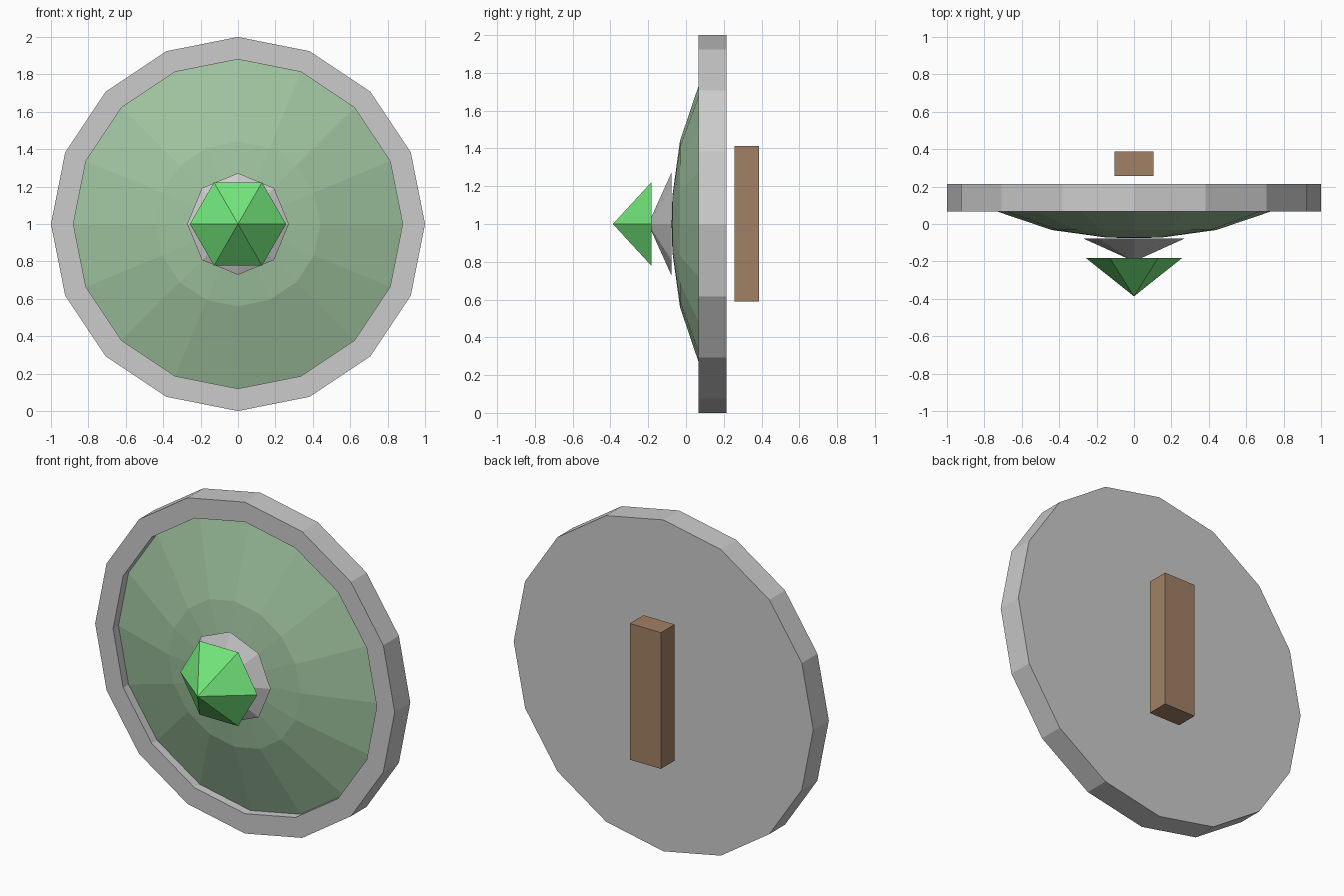
import bpy, bmesh
from math import cos, sin, pi

if "Cube" in bpy.data.objects:
    bpy.data.objects.remove(bpy.data.objects["Cube"])


def paint(obj, color):
    if color:
        mat = bpy.data.materials.new(obj.name + "_colour")
        mat.diffuse_color = (*color, 1)
        mat.use_nodes = True
        mat.node_tree.nodes["Principled BSDF"].inputs["Base Color"].default_value = mat.diffuse_color
        obj.data.materials.append(mat)


def finish(name, bm, color):
    bmesh.ops.recalc_face_normals(bm, faces=bm.faces)
    mesh = bpy.data.meshes.new(name)
    bm.to_mesh(mesh)
    bm.free()
    obj = bpy.data.objects.new(name, mesh)
    bpy.context.collection.objects.link(obj)
    paint(obj, color)
    return obj


def turned(name, profile, sides, color=None):
    """Spin (radius, y) points round the y axis at z = 1; ends close to a point or a cap."""
    bm = bmesh.new()
    rings = []
    for r, y in profile:
        count = sides if r > 0 else 1
        rings.append([bm.verts.new((r * cos(2 * pi * k / sides), y,
                                    1 + r * sin(2 * pi * k / sides)))
                      for k in range(count)])
    for a, b in zip(rings, rings[1:]):
        for k in range(sides):
            n = (k + 1) % sides
            if len(a) == 1:
                bm.faces.new((a[0], b[n], b[k]))
            elif len(b) == 1:
                bm.faces.new((a[k], a[n], b[0]))
            else:
                bm.faces.new((a[k], a[n], b[n], b[k]))
    for ring in (rings[0], rings[-1]):
        if len(ring) > 1:
            bm.faces.new(ring)
    return finish(name, bm, color)


# Flat-backed disc with a raised rim round a shallow recess
turned("rim_disc", [(1, 0.215), (1, 0.066), (0.88, 0.066), (0.88, 0.125)], 16)

# Faceted dome sitting in the recess
turned("dome", [(0.88, 0.117), (0.44, -0.032), (0.15, -0.072), (0, -0.076)], 16,
       (0.35, 0.55, 0.35))

# Eight-sided setting that narrows towards the gem
turned("boss", [(0.272, -0.077), (0, -0.2)], 8)

# Six-sided pointed gem
turned("gem", [(0.257, -0.182), (0, -0.387)], 6, (0.17, 0.8, 0.2))

# Upright grip floating behind the disc
bm = bmesh.new()
bmesh.ops.create_cube(bm, size=1)
bmesh.ops.scale(bm, vec=(0.208, 0.13, 0.822), verts=bm.verts)
bmesh.ops.translate(bm, vec=(0, 0.322, 1.002), verts=bm.verts)
finish("grip", bm, (0.36, 0.22, 0.13))
